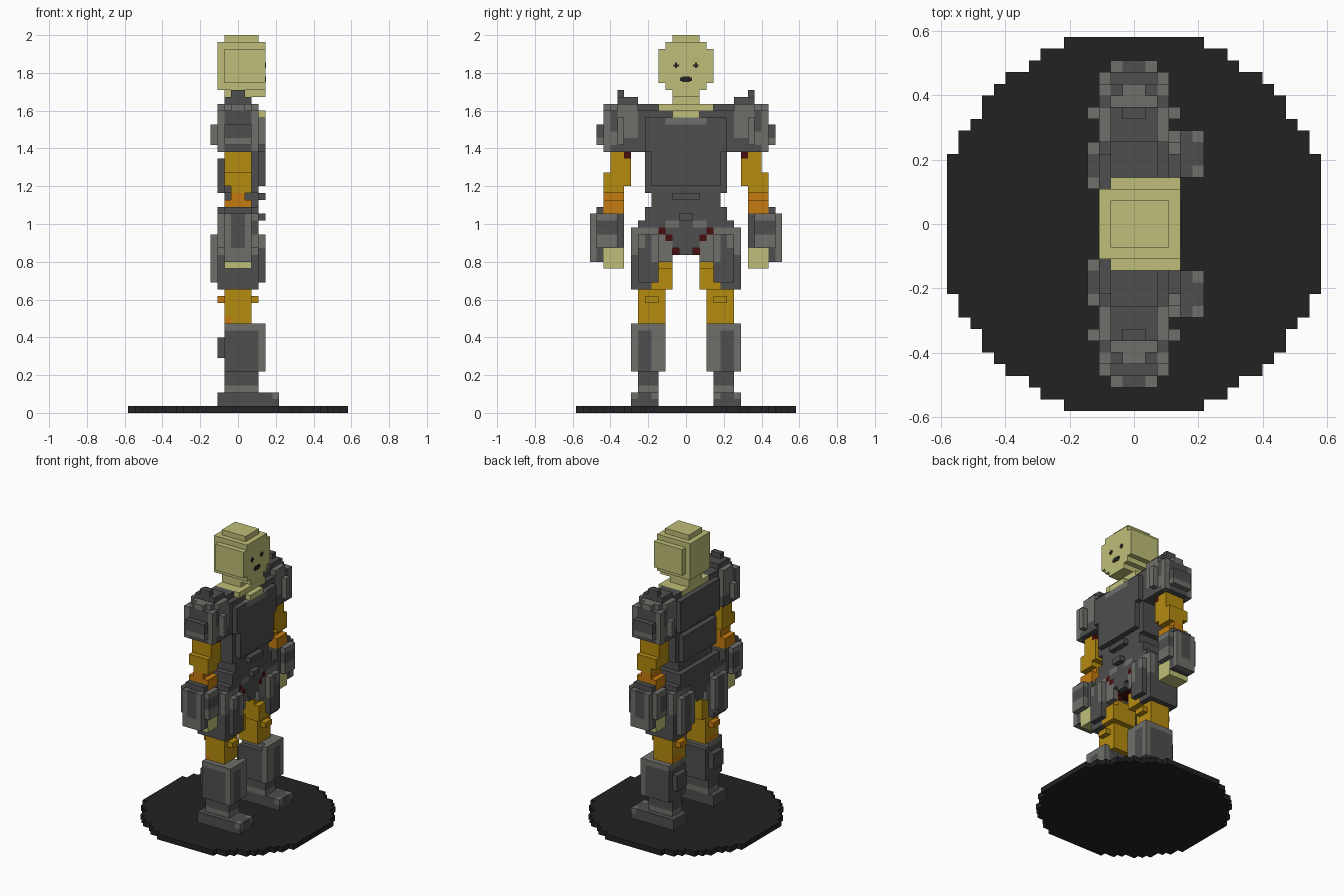
import bpy, bmesh, math

cube = bpy.data.objects.get("Cube")
if cube:
    bpy.data.objects.remove(cube, do_unlink=True)

V = 2 / 55  # edge length of one block

# Flat colours (sRGB hex, converted to linear)
COLOURS = {
    "dark_grey": "4E4E4E", "light_grey": "6E6F6A", "pale_skin": "BFBE78",
    "mustard": "B58B10", "orange": "C47B10", "dark_red": "480F0F", "black": "222222",
}
D, L, P, M, O, R, B = range(7)


def linear(c):
    return c / 12.92 if c <= 0.04045 else ((c + 0.055) / 1.055) ** 2.4


materials = []
for name, code in COLOURS.items():
    rgba = tuple(linear(int(code[i:i + 2], 16) / 255) for i in (0, 2, 4)) + (1,)
    mat = bpy.data.materials.new(name)
    mat.use_nodes = True
    mat.diffuse_color = rgba
    mat.node_tree.nodes["Principled BSDF"].inputs["Base Color"].default_value = rgba
    materials.append(mat)

cells = {}  # block position -> (part name, colour)


def part(name, boxes, sides=False):
    """Fill boxes (x0, x1, y0, y1, z0, z1, colour); later ones repaint earlier ones."""
    for x0, x1, y0, y1, z0, z1, colour in boxes:
        for x in range(x0, x1):
            for y in range(y0, y1):
                for z in range(z0, z1):
                    if sides:
                        cells[x, y, z] = ("left_" + name, colour)
                        cells[x, -y - 1, z] = ("right_" + name, colour)
                    else:
                        cells[x, y, z] = (name, colour)


# Round display base
rows = []
for i in range(-16, 16):
    w = round(math.sqrt(16.5 ** 2 - (i + 0.5) ** 2))
    rows.append((-w, w, i, i + 1, 0, 1, B))
part("base", rows)

# Torso: chest, waist, belt and back panels
part("torso", [
    (-2, 3, -6, 6, 32, 38, D), (-2, 3, -7, 7, 38, 44, D),
    (3, 4, -5, 5, 33, 38, D), (3, 4, -6, 6, 38, 43, D),
    (-3, -2, -5, 5, 32, 37, D), (-3, -2, -6, 6, 38, 44, D),
    (-2, 2, -6, 6, 44, 45, D),
    (-2, 3, -5, 5, 30, 32, D), (3, 4, -2, 2, 31, 32, D),
    (-3, 3, -6, 6, 28, 30, D), (3, 4, -1, 1, 28, 29, D),
    (-3, 3, -7, 7, 27, 28, D),
    (2, 4, -3, 3, 42, 43, L), (2, 4, -2, 2, 42, 43, L),
])

# Pelvis with dark red underlayer
part("pelvis", [
    (-2, 2, -5, 5, 24, 27, R), (-2, 2, -2, 2, 23, 24, R),
    (-3, 3, -3, 3, 25, 27, D), (2, 3, -4, 4, 26, 27, D),
    (2, 3, -2, 2, 24, 25, D), (2, 3, -1, 1, 23, 24, D),
    (-3, -2, -2, 2, 24, 25, D), (-3, -2, -1, 1, 23, 24, D),
])
part("pelvis_trim", [
    (2, 3, 3, 4, 26, 27, R), (2, 3, 2, 3, 25, 26, R), (2, 3, 1, 3, 27, 28, L),
], True)

# Neck and collar
part("neck", [
    (-2, 3, -4, 4, 44, 45, P), (2, 4, -2, 2, 43, 44, P), (-2, 2, -2, 2, 45, 47, P),
])

# Head: core, side plates, crown and chin
part("head", [
    (-3, 4, -3, 3, 47, 54, P), (-2, 3, -4, 4, 48, 53, P),
    (3, 4, -4, 4, 48, 53, P), (-2, 3, -2, 2, 54, 55, P),
    (0, 4, -2, 2, 46, 47, P),
])

# Shoulder guards: stepped dome with light rims
part("shoulder_guard", [
    (-2, 2, 4, 8, 44, 45, D), (-2, 3, 6, 8, 40, 44, D),
    (-3, 3, 7, 12, 38, 44, D), (-2, 2, 7, 10, 44, 46, D),
    (-1, 1, 9, 10, 46, 47, D), (-2, 2, 10, 11, 44, 45, L),
    (-3, -2, 7, 10, 40, 45, L), (2, 3, 7, 10, 40, 45, L),
    (-4, 4, 9, 10, 39, 42, L), (-3, 4, 9, 10, 42, 43, L),
    (-3, 3, 10, 12, 39, 41, L), (-2, 2, 12, 13, 39, 42, D),
    (-2, 2, 12, 13, 39, 40, L), (-1, 1, 11, 12, 44, 45, L),
    (-3, -2, 11, 12, 38, 44, L), (2, 3, 11, 12, 38, 44, L),
], True)

# Upper arms and elbows
part("upper_arm", [
    (-2, 2, 8, 11, 35, 38, M), (-2, 2, 8, 12, 33, 35, M),
    (-1, 2, 9, 12, 32, 33, M), (1, 2, 8, 9, 37, 38, R),
], True)
part("elbow", [
    (-1, 1, 9, 12, 31, 32, O), (-2, 2, 9, 12, 29, 31, O),
], True)

# Forearm guards and hands
part("forearm", [
    (-2, 2, 9, 13, 24, 29, D), (-3, 3, 10, 13, 24, 29, L),
    (-2, 2, 12, 13, 22, 30, D), (-2, 2, 13, 14, 22, 29, L),
    (-1, 1, 13, 14, 24, 29, D), (2, 3, 10, 13, 26, 28, D),
    (-3, -2, 10, 12, 25, 28, D),
], True)
part("hand", [(-2, 2, 9, 12, 21, 24, P)], True)

# Thigh guards: dark panels with light rims
part("thigh_guard", [
    (-3, 3, 4, 8, 18, 27, D), (-2, 2, 4, 7, 17, 18, L),
    (2, 3, 2, 5, 22, 25, L), (2, 3, 3, 5, 25, 26, L),
    (-3, -2, 2, 5, 22, 25, L), (2, 3, 4, 8, 25, 27, L),
    (-3, -2, 4, 8, 25, 27, L), (2, 3, 7, 8, 24, 25, L),
    (3, 4, 4, 7, 19, 26, D), (-4, -3, 4, 7, 19, 26, D),
    (3, 4, 6, 7, 24, 26, L), (3, 4, 4, 5, 22, 26, L),
    (-4, -3, 3, 4, 20, 26, L), (-4, -3, 6, 7, 19, 26, L),
    (-3, -2, 7, 8, 23, 27, L), (2, 3, 7, 8, 23, 27, L),
], True)

# Legs under the armour
part("leg", [
    (-2, 2, 2, 6, 18, 22, M), (-2, 2, 3, 7, 13, 18, M),
    (-3, 3, 4, 6, 16, 17, M), (2, 3, 2, 5, 18, 21, M),
    (1, 2, 2, 3, 22, 23, R), (-2, -1, 4, 7, 12, 14, O),
    (-3, -2, 4, 6, 16, 17, O),
], True)

# Shin guards and boots
part("shin", [
    (-2, 3, 4, 7, 3, 13, D), (-2, 3, 3, 8, 6, 12, D),
    (-2, 3, 4, 8, 12, 13, L), (-3, -2, 4, 7, 8, 11, D),
    (3, 4, 3, 8, 6, 13, L), (3, 4, 5, 7, 6, 12, D),
    (-2, 3, 4, 7, 3, 4, L),
], True)
part("boot", [
    (-3, 5, 4, 8, 1, 3, D), (5, 6, 4, 8, 1, 3, D), (5, 6, 4, 5, 2, 3, L),
    (5, 6, 7, 8, 2, 3, L),
], True)

# Turn the blocks of each part into one clean mesh of its outer faces
AXES = [((1, 0, 0), (0, 1, 0), (0, 0, 1)), ((0, 1, 0), (0, 0, 1), (1, 0, 0)),
        ((0, 0, 1), (1, 0, 0), (0, 1, 0))]
groups = {}
for pos, (name, colour) in cells.items():
    groups.setdefault(name, []).append((pos, colour))


def add_object(name, bm):
    mesh = bpy.data.meshes.new(name)
    bm.to_mesh(mesh)
    bm.free()
    for mat in materials:
        mesh.materials.append(mat)
    bpy.context.collection.objects.link(bpy.data.objects.new(name, mesh))


for name, blocks in groups.items():
    bm = bmesh.new()
    for p, colour in blocks:
        for n, u, v in AXES:
            for s in (1, -1):
                if tuple(p[i] + s * n[i] for i in range(3)) in cells:
                    continue
                ring = [(0, 0), (1, 0), (1, 1), (0, 1)][::s]
                face = bm.faces.new([bm.verts.new(
                    [(p[i] + (n[i] if s > 0 else 0) + a * u[i] + b * v[i]) * V for i in range(3)])
                    for a, b in ring])
                face.material_index = colour
    bmesh.ops.remove_doubles(bm, verts=bm.verts, dist=0.001)
    bmesh.ops.dissolve_limit(bm, angle_limit=0.02, verts=bm.verts, edges=bm.edges,
                             delimit={'MATERIAL'})
    add_object(name, bm)


# Painted eyes and mouth as thin plates on the face
def plates(name, rects):
    bm = bmesh.new()
    for y, z, w, h in rects:
        made = bmesh.ops.create_cube(bm, size=1)["verts"]
        bmesh.ops.scale(bm, verts=made, vec=(0.006, w, h))
        bmesh.ops.translate(bm, verts=made, vec=(4 * V + 0.001, y, z))
    for f in bm.faces:
        f.material_index = B
    add_object(name, bm)


for name, y in (("left_eye", 0.052), ("right_eye", -0.052)):
    plates(name, [(y, 1.84, 0.03, 0.011), (y, 1.84, 0.011, 0.03)])
plates("mouth", [(0, 1.767, 0.066, 0.018), (0, 1.767, 0.044, 0.03)])
